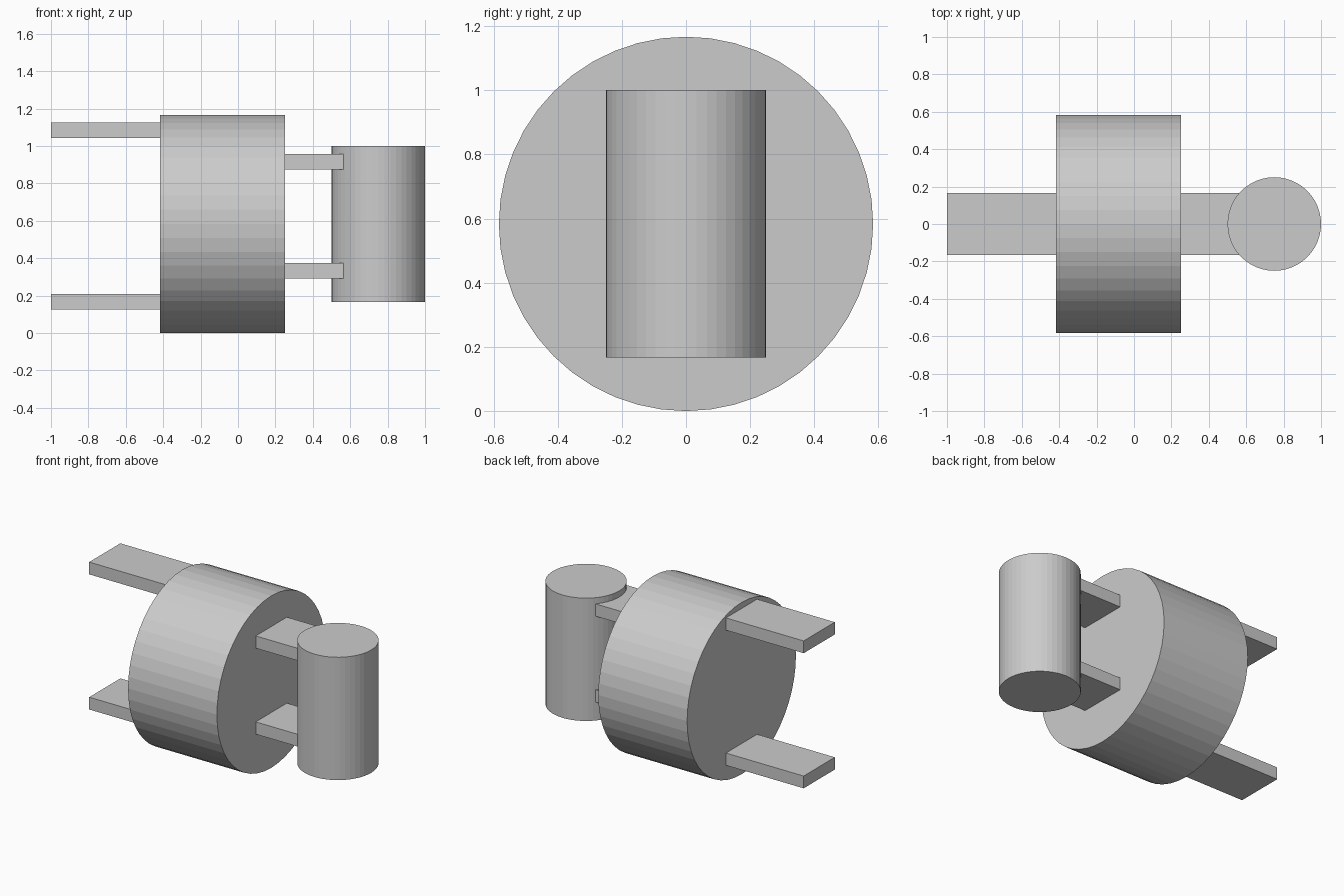
import bpy
from math import pi

if "Cube" in bpy.data.objects:
    bpy.data.objects.remove(bpy.data.objects["Cube"])

U = 1 / 12  # base module of the design


def cylinder(name, radius, depth, loc, rot=(0, 0, 0)):
    bpy.ops.mesh.primitive_cylinder_add(vertices=48, radius=radius, depth=depth,
                                        location=loc, rotation=rot)
    bpy.context.object.name = name


def plate(name, x0, x1, z):
    # flat bar, 4 modules wide and 1 thick
    bpy.ops.mesh.primitive_cube_add(size=1, location=((x0 + x1) / 2, 0, z))
    ob = bpy.context.object
    ob.name = name
    ob.scale = (x1 - x0, 4 * U, U)
    bpy.ops.object.transform_apply(location=False, rotation=False, scale=True)


# large horizontal drum and small upright drum
cylinder("main_drum", 7 * U, 8 * U, (-U, 0, 7 * U), (0, pi / 2, 0))
cylinder("upright_drum", 3 * U, 10 * U, (9 * U, 0, 7 * U))

# upper and lower bars, paired half a module above the drum axis
for label, s in (("upper", 1), ("lower", -1)):
    plate(label + "_rear_bar", -12 * U, -5 * U, (7.5 + s * 5.5) * U)
    plate(label + "_link_bar", 3 * U, 7 * U, (7.5 + s * 3.5) * U)
